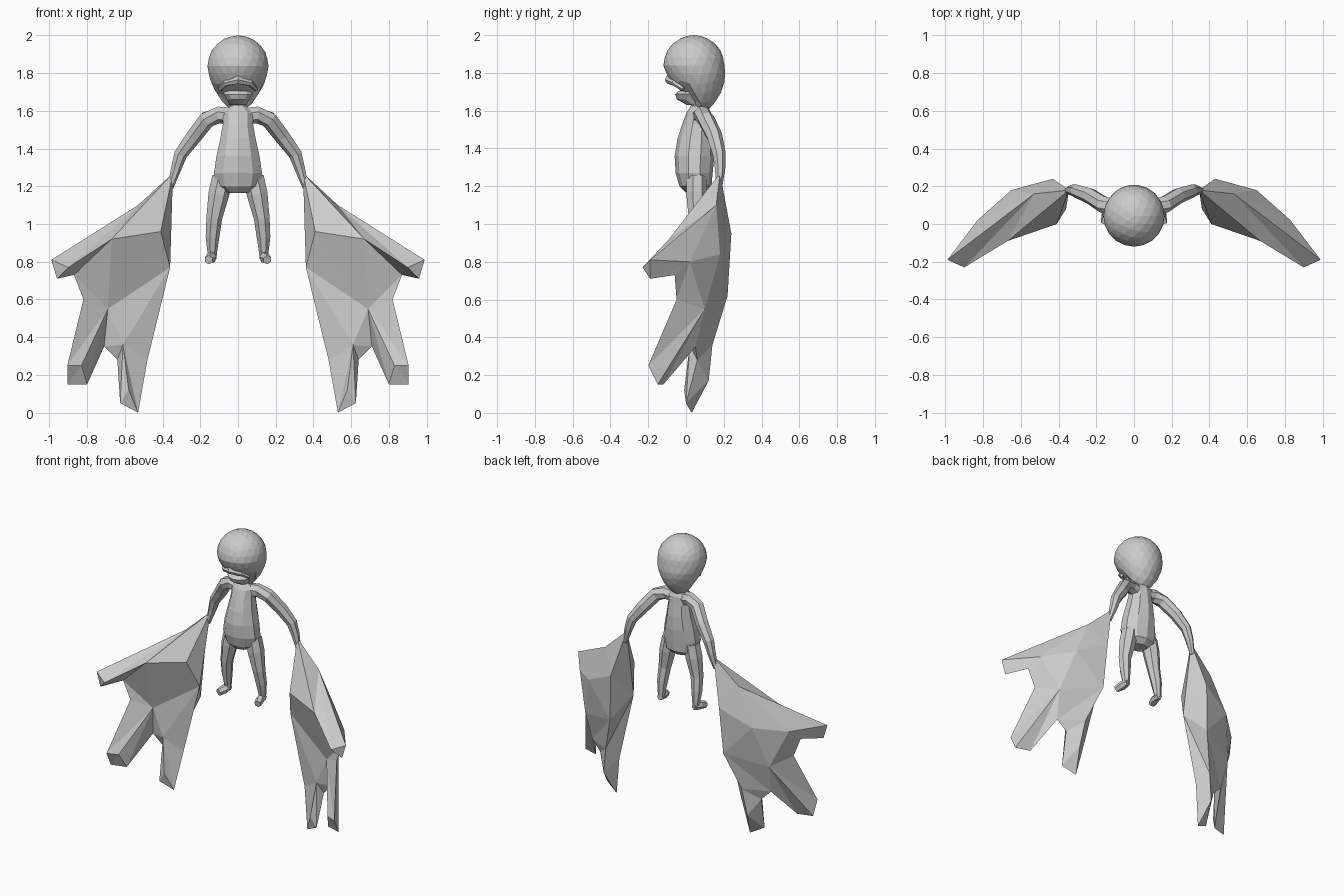
import bpy, bmesh, math
from mathutils import Vector


def finish(name, bm, mirror=False):
    bmesh.ops.recalc_face_normals(bm, faces=bm.faces[:])
    me = bpy.data.meshes.new(name)
    bm.to_mesh(me)
    bm.free()
    ob = bpy.data.objects.new(name, me)
    bpy.context.collection.objects.link(ob)
    if mirror:
        ob.modifiers.new("mirror", 'MIRROR').use_mirror_merge = False
    return ob


def skin(bm, rings):
    n = len(rings[0])
    for a, b in zip(rings, rings[1:]):
        for i in range(n):
            j = (i + 1) % n
            bm.faces.new((a[i], a[j], b[j], b[i]))
    bm.faces.new(rings[0])
    bm.faces.new(rings[-1])


def loft(name, rows, sides):
    """Horizontal elliptical rings: (z, y centre, x radius, y radius)."""
    bm = bmesh.new()
    rings = []
    for z, y, rx, ry in rows:
        ang = [2 * math.pi * i / sides for i in range(sides)]
        rings.append([bm.verts.new((rx * math.sin(a), y - ry * math.cos(a), z)) for a in ang])
    skin(bm, rings)
    return finish(name, bm)


def tube(name, path, sides=7, mirror=True):
    """Rings swept along a path of (x, y, z, radius)."""
    bm = bmesh.new()
    pts = [Vector(p[:3]) for p in path]
    rings = []
    for k, p in enumerate(pts):
        t = (pts[min(k + 1, len(pts) - 1)] - pts[max(k - 1, 0)]).normalized()
        ref = Vector((0.3, 1, 0.3)) if mirror else Vector((0, 0, 1))
        u = t.cross(ref).normalized()
        v = t.cross(u)
        ang = [2 * math.pi * i / sides for i in range(sides)]
        rings.append([bm.verts.new(p + path[k][3] * (u * math.cos(a) + v * math.sin(a))) for a in ang])
    skin(bm, rings)
    return finish(name, bm, mirror)


# Head: faceted ball drawn down into the chin and neck
bm = bmesh.new()
bmesh.ops.create_icosphere(bm, subdivisions=3, radius=1)
for v in bm.verts:
    n = v.co.copy()
    t = max(0, -n.z)
    v.co = (.162 * n.x, .042 + .04 * t + .162 * n.y, 1.838 + .162 * n.z - .08 * t ** 3)
    if n.y < -.2 and t > .58:      # recess behind the open mouth
        v.co.y += .03
finish("head", bm)

# Lower jaw and upper lip
loft("jaw", [(1.63, .05, .045, .045), (1.66, .02, .062, .068), (1.688, .012, .08, .07),
             (1.70, .025, .076, .07), (1.715, .05, .07, .06)], 10)
tube("upper_lip", [(-.095, -.015, 1.715, .012), (-.065, -.06, 1.748, .018), (0, -.088, 1.765, .025),
                   (.065, -.06, 1.748, .018), (.095, -.015, 1.715, .012)], 6, False)

# Neck and torso
loft("neck", [(1.60, .07, .045, .045), (1.66, .078, .05, .05)], 8)
loft("torso", [(1.165, .05, .06, .05), (1.20, .05, .118, .085), (1.27, .043, .134, .098),
               (1.36, .045, .12, .105), (1.45, .052, .099, .097), (1.53, .06, .084, .08),
               (1.59, .068, .085, .065), (1.625, .07, .045, .045)], 10)

# Limbs
tube("arm", [(.03, .075, 1.57, .048), (.10, .085, 1.58, .046), (.165, .105, 1.555, .046),
             (.235, .15, 1.465, .043), (.305, .175, 1.37, .036), (.33, .18, 1.29, .028),
             (.36, .175, 1.19, .016)])
tube("leg", [(.085, .055, 1.25, .055), (.103, .055, 1.16, .057), (.127, .055, 1.03, .043),
             (.136, .07, .93, .037), (.137, .08, .85, .026), (.138, .08, .815, .024)])
tube("foot", [(.136, .10, .822, .022), (.142, .05, .822, .03), (.155, .003, .81, .024)], 6)

# Wing: outline points, then front ridge points, then back points
WING = [(.345, .18, 1.27), (.53, .16, 1.10), (.99, -.19, .81), (.96, -.19, .71), (.87, -.06, .73),
        (.82, -.05, .60), (.905, -.20, .25), (.905, -.15, .15), (.80, -.12, .15), (.71, .05, .35),
        (.64, .06, .28), (.625, .0, .05), (.53, .03, .0), (.48, .07, .28), (.36, .08, .77),
        (.41, .0, .96), (.67, -.09, .92), (.90, -.23, .77), (.69, .02, .55), (.83, -.17, .25),
        (.61, .02, .36), (.58, -.01, .12),
        (.43, .24, .95), (.65, .18, .84), (.83, .02, .80), (.45, .22, .62), (.73, .10, .55),
        (.57, .12, .17), (.54, .14, .36)]
# Triangle fans: hub point, then the points around it
FANS = [(16, 1, 0, 15, 18, 4, 17, 1), (15, 0, 14, 18), (17, 1, 2, 3, 4),
        (18, 4, 5, 6, 19, 8, 9, 20, 14), (19, 6, 7, 8), (20, 9, 10, 11, 21, 12, 13, 14), (21, 11, 12),
        (22, 14, 0, 1, 23, 25, 14), (23, 1, 24, 26, 25), (24, 1, 2, 3, 4, 5, 26),
        (26, 5, 6, 7, 8, 9, 25), (25, 9, 28, 14), (28, 9, 10, 27, 13, 14), (27, 10, 11, 12, 13)]
bm = bmesh.new()
vs = [bm.verts.new(p) for p in WING]
for hub, *rim in FANS:
    for a, b in zip(rim, rim[1:]):
        bm.faces.new((vs[hub], vs[a], vs[b]))
finish("wing", bm, True)
